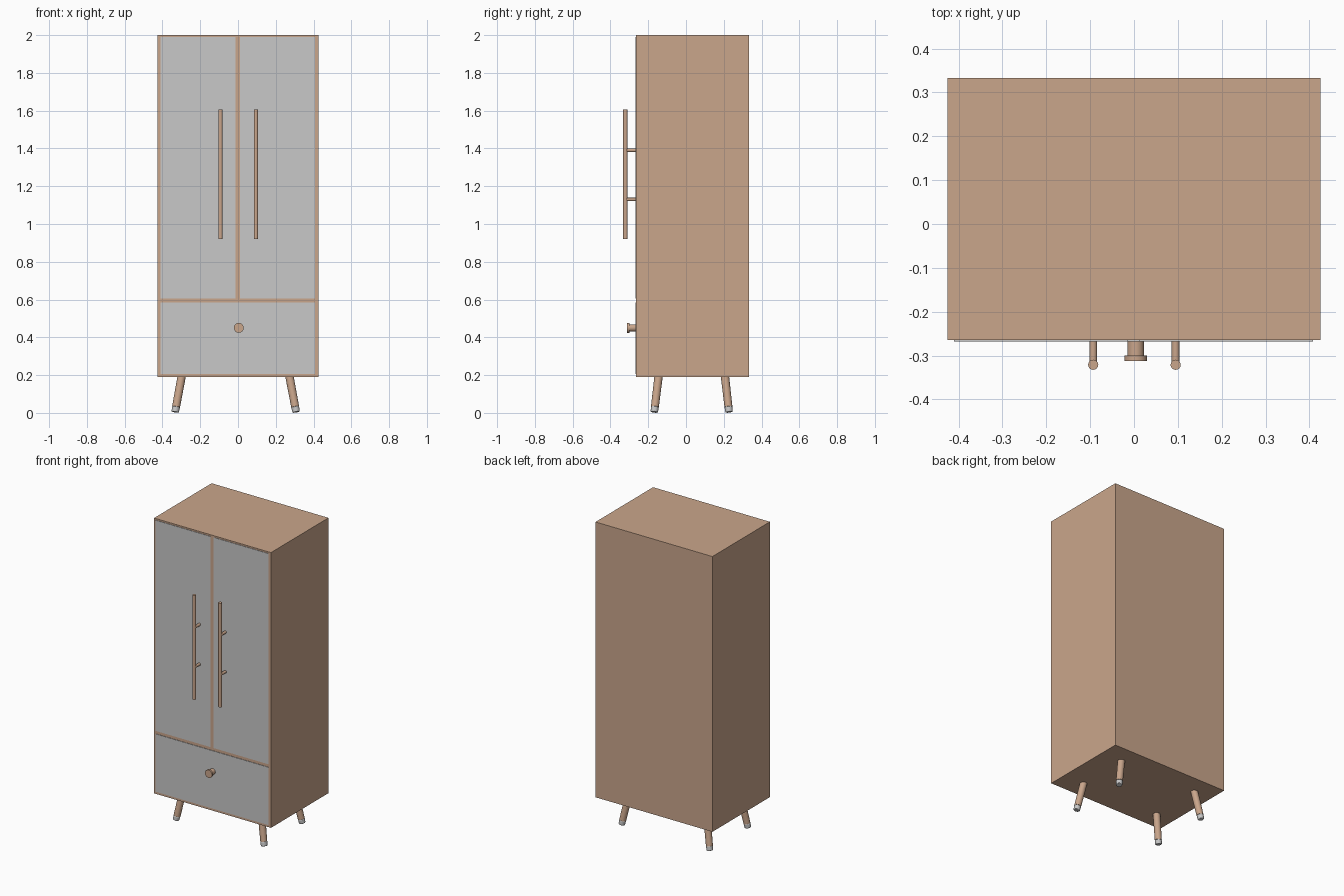
import bpy
import bmesh
from mathutils import Vector

if "Cube" in bpy.data.objects:
    bpy.data.objects.remove(bpy.data.objects["Cube"], do_unlink=True)


def material(name, rgb):
    m = bpy.data.materials.new(name)
    m.use_nodes = True
    m.diffuse_color = (*rgb, 1)
    m.node_tree.nodes["Principled BSDF"].inputs["Base Color"].default_value = (*rgb, 1)
    return m


wood = material("light wood", (0.59, 0.38, 0.26))
grey = material("light grey", (0.58, 0.58, 0.58))


def box(name, lo, hi, mat):
    lo, hi = Vector(lo), Vector(hi)
    bpy.ops.mesh.primitive_cube_add(size=1, location=(lo + hi) / 2)
    ob = bpy.context.object
    ob.name = name
    ob.scale = hi - lo
    bpy.ops.object.transform_apply(location=False, rotation=False, scale=True)
    ob.data.materials.append(mat)
    return ob


def rod(name, start, end, r1, r2, mat, sides=24, bevel=0):
    """Tapered cylinder between two points, optionally rounded at the ends."""
    start, end = Vector(start), Vector(end)
    axis = end - start
    bpy.ops.mesh.primitive_cone_add(vertices=sides, radius1=r1, radius2=r2,
                                    depth=axis.length, location=(start + end) / 2)
    ob = bpy.context.object
    ob.name = name
    ob.rotation_euler = axis.to_track_quat("Z", "Y").to_euler()
    ob.data.materials.append(mat)
    if bevel:
        mod = ob.modifiers.new("rounding", "BEVEL")
        mod.width = bevel
        mod.segments = 3
    bpy.ops.object.shade_smooth_by_angle()
    return ob


# Cabinet body
FRONT = -0.265
box("cabinet_body", (-0.425, FRONT, 0.19), (0.425, 0.333, 2.0), wood)

# Doors and drawer front, standing just proud of the body
PROUD = FRONT - 0.003
box("right_door", (-0.411, PROUD, 0.605), (-0.014, FRONT + 0.01, 1.99), grey)
box("left_door", (0.011, PROUD, 0.605), (0.408, FRONT + 0.01, 1.99), grey)
box("drawer_front", (-0.411, PROUD, 0.205), (0.408, FRONT + 0.01, 0.585), grey)

# Long bar handles on two posts each
for side, x in (("right", -0.093), ("left", 0.095)):
    rod(side + "_handle_bar", (x, -0.321, 0.92), (x, -0.321, 1.605), 0.0115, 0.0115, wood)
    for level, z in (("lower", 1.13), ("upper", 1.39)):
        rod(f"{side}_handle_{level}_post", (x, FRONT, z), (x, -0.32, z), 0.009, 0.009, wood)

# Drawer knob
rod("knob_stem", (0.004, FRONT, 0.45), (0.004, -0.302, 0.45), 0.019, 0.019, wood)
rod("knob_cap", (0.004, -0.3, 0.45), (0.004, -0.312, 0.45), 0.026, 0.026, wood)

# Splayed legs with grey feet
for fb, y_top, y_foot in (("front", -0.145, -0.168), ("back", 0.206, 0.228)):
    for side, x_top, x_foot in (("right", -0.298, -0.333), ("left", 0.272, 0.308)):
        top = Vector((x_top, y_top, 0.195))
        foot = Vector((x_foot, y_foot, 0.004))
        ankle = foot.lerp(top, 0.15)
        rod(f"{fb}_{side}_leg", top, ankle, 0.022, 0.021, wood)
        rod(f"{fb}_{side}_foot", ankle, foot, 0.021, 0.0195, grey, bevel=0.004)
